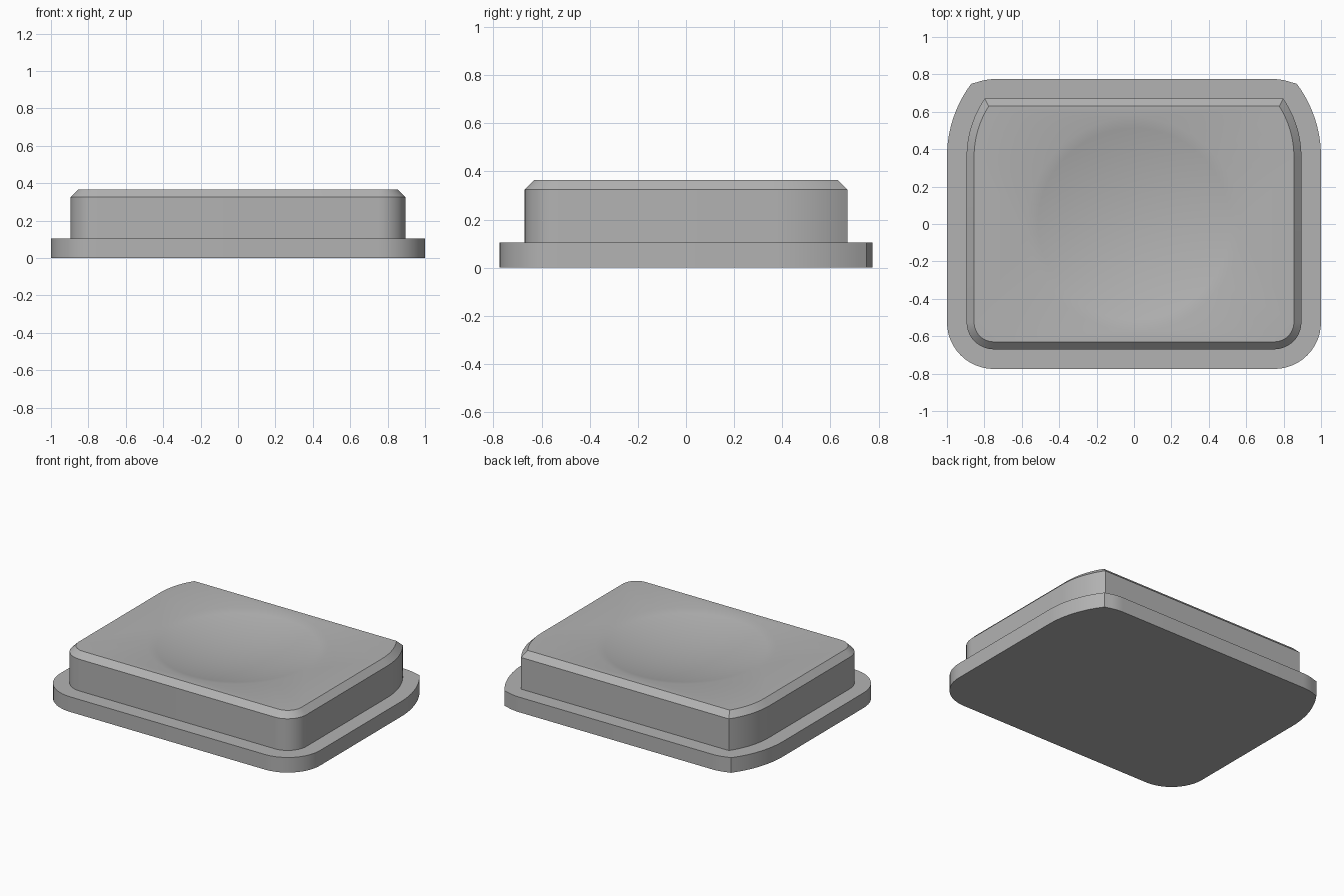
import bpy, bmesh
from math import sin, cos, asin, pi, radians

cube = bpy.data.objects.get("Cube")
if cube:
    bpy.data.objects.remove(cube, do_unlink=True)

grey = bpy.data.materials.new("plain_grey")
grey.use_nodes = True
grey.diffuse_color = (0.45, 0.45, 0.45, 1)
grey.node_tree.nodes["Principled BSDF"].inputs["Base Color"].default_value = (0.45, 0.45, 0.45, 1)


def arc(cx, cy, r, start, end, n):
    steps = [start + (end - start) * i / n for i in range(n + 1)]
    return [(cx + r * cos(a), cy + r * sin(a)) for a in steps]


def outline(inset, soft_back):
    """Rounded front corners, sides curving in towards the back."""
    half = arc(0.75, -0.525, 0.25 - inset, -pi / 2, 0, 12)
    back = 0.75 if soft_back else 0.775 - inset
    radius = 0.65 - inset
    half += arc(0.35, 0.36, radius, 0, asin((back - 0.36) / radius), 12)
    if soft_back:
        half += arc(0.74, 0.475, 0.3, asin((back - 0.475) / 0.3), pi / 2, 6)[1:]
    return half + [(-x, y) for x, y in reversed(half)]


def add_ring(bm, points, z):
    return [bm.verts.new((x, y, z)) for x, y in points]


def bridge(bm, low, high):
    n = len(low)
    for i in range(n):
        j = (i + 1) % n
        bm.faces.new((low[i], low[j], high[j], high[i]))


def finish(bm, name):
    bmesh.ops.recalc_face_normals(bm, faces=bm.faces)
    mesh = bpy.data.meshes.new(name)
    bm.to_mesh(mesh)
    bm.free()
    mesh.materials.append(grey)
    obj = bpy.data.objects.new(name, mesh)
    bpy.context.collection.objects.link(obj)
    bpy.ops.object.select_all(action='DESELECT')
    obj.select_set(True)
    bpy.context.view_layer.objects.active = obj
    bpy.ops.object.shade_smooth_by_angle(angle=radians(30))


# Flange at the bottom
FLANGE_TOP = 0.105
bm = bmesh.new()
low = add_ring(bm, outline(0, True), 0)
high = add_ring(bm, outline(0, True), FLANGE_TOP)
bridge(bm, low, high)
bm.faces.new(low)
bm.faces.new(high)
finish(bm, "base_flange")

# Raised cap with chamfered rim
TOP = 0.365
bm = bmesh.new()
rings = [add_ring(bm, outline(inset, False), z)
         for inset, z in ((0.105, FLANGE_TOP - 0.01), (0.105, 0.325), (0.145, TOP))]
bridge(bm, rings[0], rings[1])
bridge(bm, rings[1], rings[2])
bm.faces.new(rings[0])

# Shallow spherical dish in the top
RIM, DEPTH, SEGMENTS, STEPS = 0.57, 0.07, 64, 10
ball = (RIM ** 2 + DEPTH ** 2) / (2 * DEPTH)
dish = []
for k in range(STEPS):
    r = RIM * (1 - k / STEPS)
    z = TOP - DEPTH + ball - (ball ** 2 - r ** 2) ** 0.5
    dish.append(add_ring(bm, arc(0, 0, r, 0, 2 * pi, SEGMENTS)[:-1], z))
for outer, inner in zip(dish, dish[1:]):
    bridge(bm, outer, inner)
centre = bm.verts.new((0, 0, TOP - DEPTH))
for i in range(SEGMENTS):
    bm.faces.new((dish[-1][i], dish[-1][(i + 1) % SEGMENTS], centre))

# Flat top between the rim and the dish
edges = [bm.edges.get((ring[i], ring[i - 1]))
         for ring in (rings[2], dish[0]) for i in range(len(ring))]
bmesh.ops.triangle_fill(bm, edges=edges, use_beauty=True)
finish(bm, "dished_cap")
